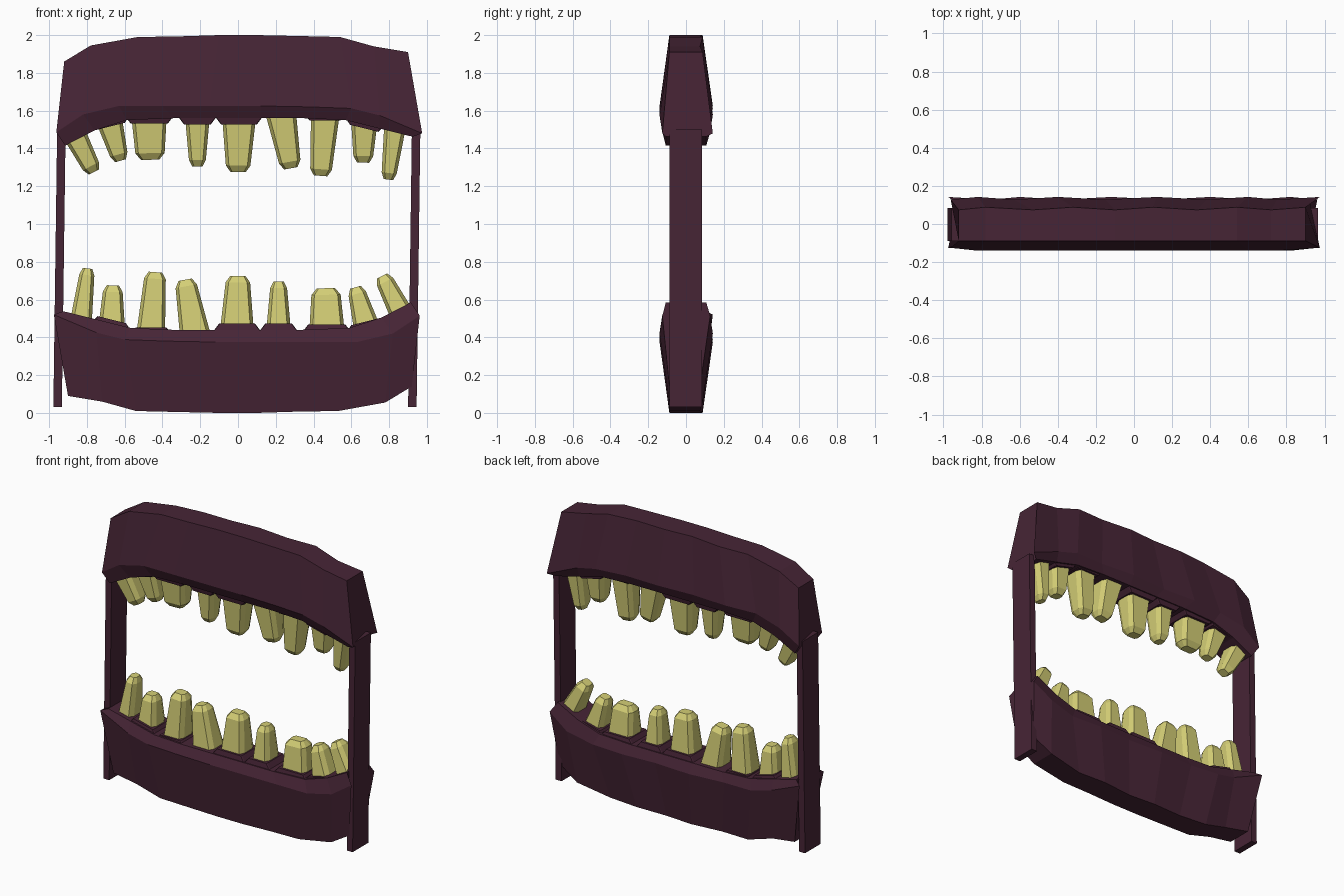
import bpy, bmesh
from mathutils import Vector, Matrix

if "Cube" in bpy.data.objects:
    bpy.data.objects.remove(bpy.data.objects["Cube"])


def material(name, rgb):
    m = bpy.data.materials.new(name)
    m.diffuse_color = (*rgb, 1)
    m.use_nodes = True
    m.node_tree.nodes["Principled BSDF"].inputs["Base Color"].default_value = m.diffuse_color
    return m


GUM = material("dark plum", (0.062, 0.018, 0.036))
TOOTH = material("yellowed ivory", (0.66, 0.62, 0.18))
# The lower jaw is the upper jaw turned half a circle about the y axis
FLIP = Matrix.Translation((0, 0, 2)) @ Matrix.Rotation(3.14159265, 4, 'Y')


def loft(name, rings, mat, xf=Matrix.Identity(4)):
    """Closed flat-shaded skin through equal-length point rings."""
    bm = bmesh.new()
    vs = [[bm.verts.new(xf @ Vector(p)) for p in r] for r in rings]
    n = len(vs[0])
    for a, b in zip(vs, vs[1:]):
        for i in range(n):
            j = (i + 1) % n
            bm.faces.new((a[i], a[j], b[j], b[i]))
    bm.faces.new(vs[0][::-1])
    bm.faces.new(vs[-1])
    bmesh.ops.recalc_face_normals(bm, faces=bm.faces)
    me = bpy.data.meshes.new(name)
    bm.to_mesh(me)
    bm.free()
    me.materials.append(mat)
    ob = bpy.data.objects.new(name, me)
    bpy.context.collection.objects.link(ob)
    return ob


# Gum stations: x and z of the top edge, bulge edge and biting edge
GUM_LINE = [
    (-.92, 1.86, -.962, 1.485, -.915, 1.415),
    (-.78, 1.945, -.82, 1.58, -.76, 1.495),
    (-.53, 1.99, -.63, 1.625, -.59, 1.55),
    (-.32, 1.993, -.40, 1.625, -.34, 1.56),
    (-.10, 2.0, -.15, 1.625, -.10, 1.56),
    (.10, 2.0, .12, 1.625, .12, 1.56),
    (.33, 1.995, .38, 1.62, .35, 1.56),
    (.54, 1.99, .60, 1.612, .57, 1.55),
    (.72, 1.94, .75, 1.575, .75, 1.505),
    (.90, 1.91, .975, 1.48, .925, 1.462),
]


def gum(name, xf):
    rings = []
    for i, (xt, zt, xm, zm, xb, zb) in enumerate(GUM_LINE):
        wave = 0.008 if i % 2 else -0.006
        front = -.125 if i in (0, 9) else -.14
        rings.append([(xt, -.088, zt), (xt, .08 + wave, zt), (xm, .134 + wave, zm),
                      (xb, .107, zb), (xb, -.107, zb), (xm, front, zm)])
    loft(name, rings, GUM, xf)


def slab_ring(c, u, w, d, bev):
    """Octagon of width w along u and depth d along y."""
    a, b = w / 2, d / 2
    pts = [(-a + bev, -b), (a - bev, -b), (a, -b + bev * 2), (a, b - bev * 2),
           (a - bev, b), (-a + bev, b), (-a, b - bev * 2), (-a, -b + bev * 2)]
    return [c + u * p + Vector((0, q, 0)) for p, q in pts]


# Teeth: base x, base z, tip x, tip z, base width, tip width, has gum socket
TEETH = [
    (-.855, 1.455, -.763, 1.275, .125, .095, 0),
    (-.675, 1.525, -.622, 1.335, .14, .095, 1),
    (-.47, 1.54, -.465, 1.34, .185, .155, 1),
    (-.215, 1.535, -.215, 1.305, .13, .09, 1),
    (.005, 1.535, 0, 1.275, .178, .13, 1),
    (.232, 1.56, .28, 1.295, .16, .115, 0),
    (.46, 1.555, .437, 1.255, .15, .115, 1),
    (.668, 1.515, .662, 1.325, .14, .105, 1),
    (.828, 1.49, .796, 1.235, .115, .08, 0),
]


def teeth(prefix, xf):
    for i, (bx, bz, tx, tz, wb, wt, socket) in enumerate(TEETH):
        base, tip = Vector((bx, 0, bz)), Vector((tx, 0, tz))
        ax = (tip - base).normalized()
        u = Vector((-ax.z, 0, ax.x))
        rings = [slab_ring(base - ax * .05, u, wb * 1.03, .165, .018),
                 slab_ring(tip - ax * .035, u, wt, .115, .016),
                 slab_ring(tip, u, wt * .62, .065, .01)]
        loft(f"{prefix}_tooth_{i + 1}", rings, TOOTH, xf)
        # small raised gum collar around the root
        if socket:
            s = Vector((1, 0, -.25 if bx > .6 else .25 if bx < -.6 else 0))
            rings = [slab_ring(base + Vector((0, 0, .05)), s, wb + .10, .21, .004),
                     slab_ring(base + Vector((0, 0, -.008)), s, wb + .012, .185, .004)]
            loft(f"{prefix}_gum_collar_{i + 1}", rings, GUM, xf)


for prefix, xf in (("upper", Matrix.Identity(4)), ("lower", FLIP)):
    gum(prefix + "_gum", xf)
    teeth(prefix, xf)

# Side posts joining both jaws, leaning slightly to +x
for name, x in (("left_post", -.955), ("right_post", .923)):
    loft(name, [[(x + dx + s * .0225, y, z) for s, y in
                 ((-1, -.088), (1, -.088), (1, .085), (-1, .085))]
                for dx, z in ((0, .03), (.02, 1.50))], GUM)
